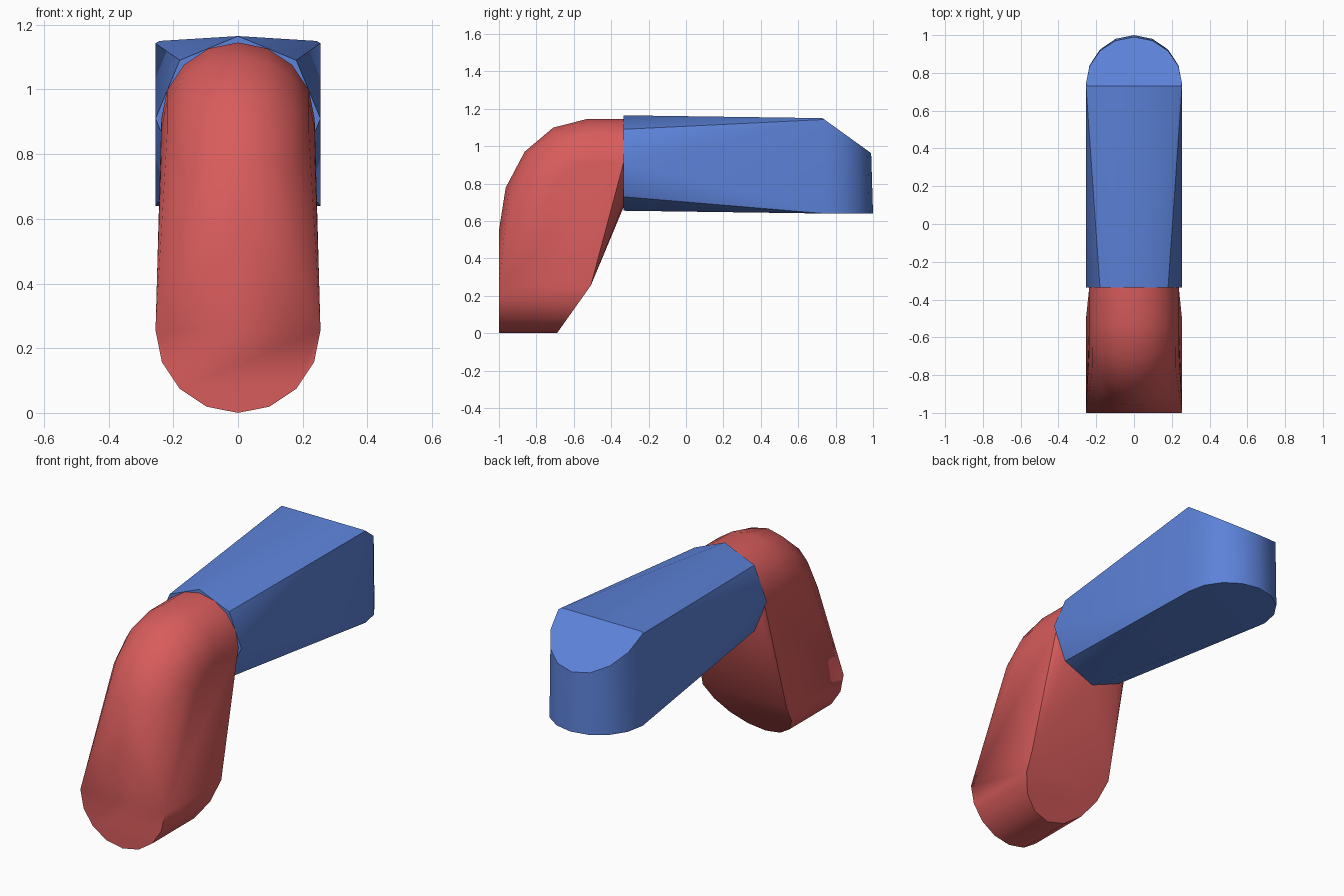
import bpy
import bmesh
from math import sin, cos, pi, radians

cube = bpy.data.objects.get("Cube")
if cube:
    bpy.data.objects.remove(cube, do_unlink=True)


def material(name, rgb):
    m = bpy.data.materials.new(name)
    m.use_nodes = True
    m.diffuse_color = (*rgb, 1)
    m.node_tree.nodes["Principled BSDF"].inputs["Base Color"].default_value = (*rgb, 1)
    return m


def hull(name, points, mat):
    """Closed convex shell around a cloud of section points."""
    bm = bmesh.new()
    for p in points:
        bm.verts.new(p)
    bmesh.ops.remove_doubles(bm, verts=bm.verts, dist=0.002)
    res = bmesh.ops.convex_hull(bm, input=bm.verts, use_existing_faces=False)
    junk = {g for g in res["geom_interior"] + res["geom_unused"]
            if isinstance(g, bmesh.types.BMVert)}
    bmesh.ops.delete(bm, geom=list(junk), context="VERTS")
    bmesh.ops.dissolve_limit(bm, angle_limit=radians(0.5), verts=bm.verts, edges=bm.edges)
    bmesh.ops.recalc_face_normals(bm, faces=bm.faces)
    mesh = bpy.data.meshes.new(name)
    bm.to_mesh(mesh)
    bm.free()
    mesh.materials.append(mat)
    ob = bpy.data.objects.new(name, mesh)
    bpy.context.collection.objects.link(ob)
    bpy.ops.object.select_all(action="DESELECT")
    ob.select_set(True)
    bpy.context.view_layer.objects.active = ob
    bpy.ops.object.shade_smooth_by_angle(angle=radians(30))
    return ob


def ring(y, z, r, tilt, count):
    """Circle of points; tilt 0 faces along y, tilt 90 degrees faces along z."""
    for i in range(count):
        a = 2 * pi * i / count
        h = r * cos(a)
        yield (r * sin(a), y - h * sin(tilt), z + h * cos(tilt))


red = material("red", (0.69, 0.107, 0.107))
blue = material("blue", (0.107, 0.223, 0.69))

W = 0.255   # half width of both parts

# Bent lower part: joint ring, elbow rings, then a rounded foot
R = 0.237
pts = list(ring(-0.335, 0.908, R, 0, 16))
for k in range(5):
    t = k * pi / 8
    y, z = -0.53 - 0.47 * sin(t), 0.55 + 0.595 * cos(t)
    pts += ring(y + R * sin(t), z - R * cos(t), R, t, 16)
for i in range(9):
    a = pi * i / 8
    x, z = W * cos(a), 0.255 - W * sin(a)
    pts += [(x, -1, z), (x, -0.69 + 0.71 * z, z)]
hull("lower_segment", pts, red)

# Upper part: octagonal joint end, rounded back with a sloped top
pts = list(ring(-0.335, 0.91, W, 0, 8))
for s in (-1, 1):
    pts += [(s * 0.243, 0.73, 1.15), (s * W, 0.735, 1.13)]
for i in range(9):
    a = pi * i / 8
    x, y = W * cos(a), 0.74 + 0.25 * sin(a)
    pts += [(x, y, 1.15 - 0.72 * (y - 0.73)), (x, y + 0.01 * sin(a), 0.64)]
hull("upper_segment", pts, blue)
